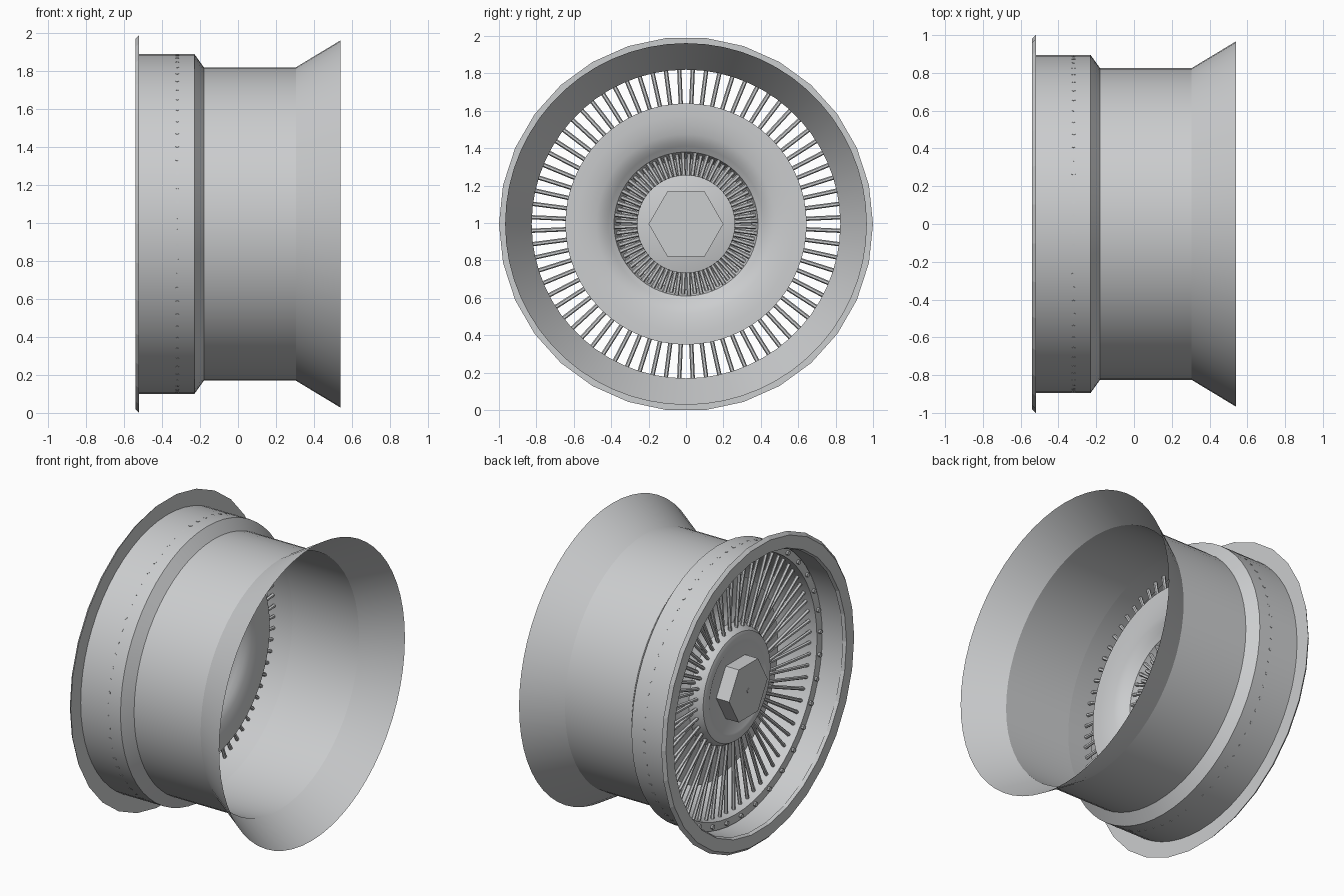
import bpy, math
from mathutils import Vector

if "Cube" in bpy.data.objects:
    bpy.data.objects.remove(bpy.data.objects["Cube"], do_unlink=True)

AXLE = 0.9945  # height of the wheel axis
metal = bpy.data.materials.new("light grey metal")
metal.use_nodes = True
GREY = (0.6, 0.61, 0.62, 1)
metal.diffuse_color = GREY
metal.node_tree.nodes["Principled BSDF"].inputs["Base Color"].default_value = GREY


def add_object(name, verts, faces, smooth=None):
    mesh = bpy.data.meshes.new(name)
    mesh.from_pydata(verts, [], faces)
    mesh.materials.append(metal)
    obj = bpy.data.objects.new(name, mesh)
    obj.location.z = AXLE
    bpy.context.collection.objects.link(obj)
    if smooth:
        bpy.ops.object.select_all(action="DESELECT")
        obj.select_set(True)
        bpy.context.view_layer.objects.active = obj
        bpy.ops.object.shade_smooth_by_angle(angle=math.radians(smooth))
    return obj


def lathe(name, profile, sides, smooth=None, turn=0):
    """Spin (x, radius) points around the x axis."""
    verts, faces = [], []
    for x, r in profile:
        for i in range(sides):
            a = 2 * math.pi * i / sides + turn
            verts.append((x, r * math.cos(a), r * math.sin(a)))
    for k in range(len(profile) - 1):
        for i in range(sides):
            j = (i + 1) % sides
            a, b = k * sides, (k + 1) * sides
            faces.append((a + i, b + i, b + j, a + j))
    # close ends that reach the axis side of the part
    if profile[0][1] < 0.3:
        faces.append(tuple(range(sides)))
    if profile[-1][1] < 0.3:
        faces.append(tuple(range((len(profile) - 1) * sides, len(profile) * sides))[::-1])
    return add_object(name, verts, faces, smooth)


def rods(name, ends, radius, sides=6):
    """Join many straight rods into one object."""
    verts, faces = [], []
    for p, q in ends:
        p, q = Vector(p), Vector(q)
        d = (q - p).normalized()
        u = d.cross(Vector((1, 0.01, 0))).normalized()
        v = d.cross(u)
        s = len(verts)
        for c in (p, q):
            for i in range(sides):
                a = 2 * math.pi * i / sides
                verts.append(c + radius * (math.cos(a) * u + math.sin(a) * v))
        for i in range(sides):
            j = (i + 1) % sides
            faces.append((s + i, s + j, s + sides + j, s + sides + i))
        faces.append(tuple(range(s, s + sides))[::-1])
        faces.append(tuple(range(s + sides, s + 2 * sides)))
    return add_object(name, verts, faces, 40)


def polar(x, r, a):
    return (x, r * math.cos(a), r * math.sin(a))


# Faceted outer lip
lathe("outer_flange", [(-0.52, 0.89), (-0.54, 0.9), (-0.54, 0.98), (-0.52, 1.0), (-0.52, 0.89)], 30)

# Thin barrel with a drop step and a flared inner edge
lathe("barrel", [(-0.53, 0.895), (-0.23, 0.895), (-0.18, 0.825), (0.305, 0.825), (0.54, 0.967)], 60, 25)

# Spoke seat inside the outer lip
lathe("spoke_seat", [(-0.37, 0.89), (-0.37, 0.835), (-0.18, 0.825)], 60, 25)

# Hub shell opening into a wide dish
lathe("hub_dish", [(-0.36, 0.02), (-0.36, 0.26), (-0.375, 0.29), (-0.38, 0.32), (-0.37, 0.35),
                   (-0.34, 0.37), (-0.29, 0.385), (-0.27, 0.415), (-0.25, 0.44), (-0.235, 0.48),
                   (-0.225, 0.53), (-0.22, 0.58), (-0.22, 0.645)], 64, 35)

# Hexagonal centre nut with a small pin
lathe("hex_nut", [(-0.455, 0.2), (-0.35, 0.2)], 6)
lathe("centre_pin", [(-0.458, 0.015), (-0.355, 0.015)], 12, 40)

# Two layers of spokes and a nipple for every second one
COUNT = 72
spokes, nipples = [], []
for n in range(COUNT):
    a = 2 * math.pi * (n + 0.5) / COUNT
    inner_x = -0.335 if n % 2 else -0.30
    spokes.append((polar(inner_x, 0.26, a), polar(-0.32, 0.896, a)))
    if n % 2:
        nipples.append((polar(-0.385, 0.862, a), polar(-0.36, 0.862, a)))
rods("spokes", spokes, 0.0115)
rods("nipples", nipples, 0.014, 8)
